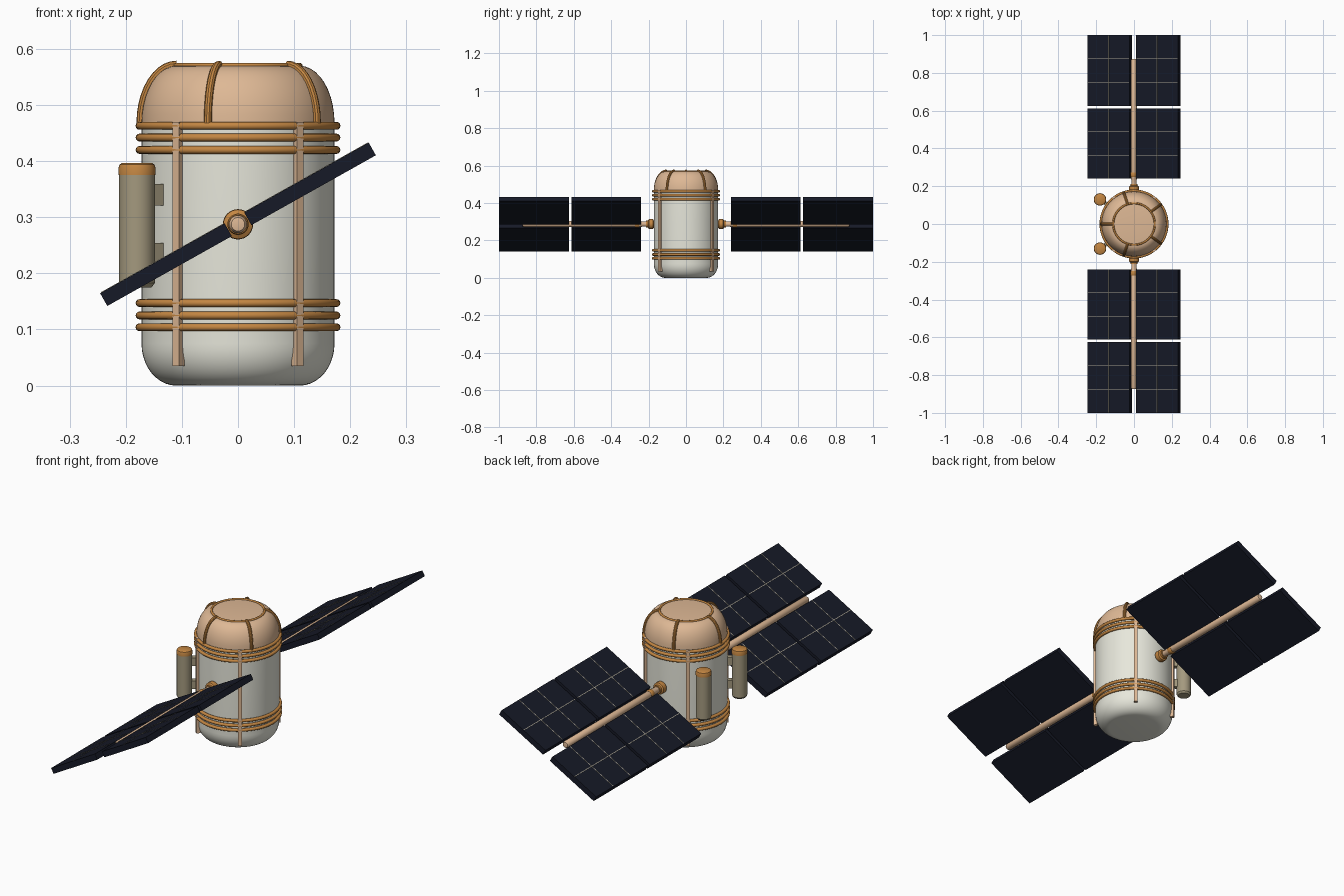
import bpy, bmesh
from math import sin, cos, pi, radians, atan2
from mathutils import Matrix, Vector

if "Cube" in bpy.data.objects:
    bpy.data.objects.remove(bpy.data.objects["Cube"])


def material(name, rgb):
    m = bpy.data.materials.new(name)
    m.diffuse_color = (*rgb, 1)
    m.use_nodes = True
    m.node_tree.nodes["Principled BSDF"].inputs["Base Color"].default_value = m.diffuse_color
    return m


WHITE = material("white_shell", (0.80, 0.80, 0.71))
TAN = material("tan_metal", (0.73, 0.48, 0.30))
ORANGE = material("copper", (0.55, 0.24, 0.055))
TANK = material("tank_grey", (0.37, 0.32, 0.21))
NAVY = material("solar_cell", (0.008, 0.010, 0.020))
LINE = material("cell_line", (0.45, 0.42, 0.33))


def finish(name, bm, mat, matrix=Matrix(), smooth=True):
    bm.transform(matrix)
    bmesh.ops.recalc_face_normals(bm, faces=bm.faces)
    me = bpy.data.meshes.new(name)
    bm.to_mesh(me)
    bm.free()
    me.materials.append(mat)
    ob = bpy.data.objects.new(name, me)
    bpy.context.collection.objects.link(ob)
    if smooth:
        bpy.ops.object.select_all(action='DESELECT')
        ob.select_set(True)
        bpy.context.view_layer.objects.active = ob
        bpy.ops.object.shade_smooth_by_angle(angle=radians(35))
    return ob


def lathe(name, profile, mat, matrix=Matrix(), seg=64):
    """Revolve (radius, z) points about z; the ends sit on the axis."""
    bm = bmesh.new()
    vs = [bm.verts.new((r, 0, z)) for r, z in profile]
    es = [bm.edges.new(p) for p in zip(vs, vs[1:])]
    bmesh.ops.spin(bm, geom=vs + es, axis=(0, 0, 1), cent=(0, 0, 0),
                   angle=2 * pi, steps=seg, use_duplicate=False)
    bmesh.ops.remove_doubles(bm, verts=bm.verts, dist=1e-5)
    return finish(name, bm, mat, matrix)


def torus(name, R, r, z, mat):
    """Closed ring from a small circle revolved about z."""
    c = [(R + r * cos(i * pi / 6), z + r * sin(i * pi / 6)) for i in range(13)]
    return lathe(name, c, mat)


def add_box(bm, centre, size):
    m = Matrix.Translation(centre) @ Matrix.Diagonal((*size, 1))
    bmesh.ops.create_cube(bm, size=1, matrix=m)


def box(name, centre, size, mat, matrix=Matrix()):
    bm = bmesh.new()
    add_box(bm, centre, size)
    return finish(name, bm, mat, matrix, False)


def arc(cr, cz, a, b, t0, t1, n=10):
    ts = [radians(t0 + (t1 - t0) * i / n) for i in range(n + 1)]
    return [(cr + a * cos(t), cz + b * sin(t)) for t in ts]


# Hull and dome
R = 0.172
lathe("hull", [(0, 0)] + arc(0.11, 0.075, R - 0.11, 0.075, -90, 0)
      + [(R, 0.47), (0, 0.47)], WHITE)
dome = arc(0.11, 0.468, R - 0.11, 0.102, 0, 90)
lathe("dome", [(0, 0.468)] + dome + [(0, 0.57)], TAN)
torus("dome_top_ring", 0.11, 0.005, 0.57, ORANGE)

# Hull bands
for i, z in enumerate((0.104, 0.125, 0.147, 0.420, 0.442, 0.463)):
    torus(f"hull_band_{i + 1}", 0.1755, 0.007, z, ORANGE)

# Five curved dome ribs
for k in range(5):
    rot = Matrix.Rotation(pi + k * 2 * pi / 5, 4, 'Z')
    bm = bmesh.new()
    loops = []
    for i, (r, z) in enumerate(dome):
        t = radians(9 * i)
        out = Vector((cos(t), 0, sin(t)))
        c = Vector((r, 0, z)) + out * 0.002
        loops.append([bm.verts.new(c + out * 0.007 * cos(a) + Vector((0, 0.007 * sin(a), 0)))
                      for a in (j * pi / 5 for j in range(10))])
    for p, q in zip(loops, loops[1:]):
        for j in range(10):
            bm.faces.new((p[j], p[j - 1], q[j - 1], q[j]))
    bm.faces.new(loops[0])
    bm.faces.new(loops[-1])
    finish(f"dome_rib_{k + 1}", bm, ORANGE, rot)

# Vertical hull rails
for sx in (-1, 1):
    for sy in (-1, 1):
        rot = Matrix.Rotation(atan2(sy * 0.139, sx * 0.107), 4, 'Z')
        box(f"hull_rail_{'left' if sx < 0 else 'right'}_{'front' if sy < 0 else 'back'}",
            (0.174, 0, 0.2525), (0.016, 0.015, 0.435), TAN, rot)

# Side tanks with caps and brackets
for sy, side in ((-1, "front"), (1, "back")):
    at = Matrix.Translation((-0.18, sy * 0.13, 0))
    lathe(f"tank_{side}", [(0, 0.175), (0.026, 0.175), (0.032, 0.183), (0.032, 0.377), (0, 0.377)],
          TANK, at, 32)
    lathe(f"tank_cap_{side}", [(0, 0.375), (0.033, 0.375), (0.033, 0.388), (0.031, 0.394),
                               (0.026, 0.397), (0, 0.397)], ORANGE, at, 32)
    rot = Matrix.Rotation(atan2(sy * 0.13, -0.18), 4, 'Z')
    for z in (0.235, 0.34):
        box(f"tank_bracket_{side}", (0.185, 0, z), (0.05, 0.022, 0.038), TANK, rot)

# Solar wings: hub, boom and four tilted panels per side
ZC = 0.2875
TILT = Matrix.Translation((0, 0, ZC)) @ Matrix.Rotation(radians(-29.3), 4, 'Y')
for sy, side in ((-1, "front"), (1, "back")):
    axis = Matrix.Translation((0, 0, ZC)) @ Matrix.Rotation(-sy * pi / 2, 4, 'X')
    lathe(f"wing_hub_{side}", [(0, 0.16), (0.020, 0.16), (0.020, 0.172), (0.026, 0.177),
                               (0.027, 0.19), (0.026, 0.199), (0.019, 0.203), (0.019, 0.213),
                               (0, 0.213)], ORANGE, axis, 32)
    lathe(f"wing_collar_{side}", [(0, 0.25), (0.017, 0.25), (0.019, 0.254), (0.019, 0.268),
                                  (0.017, 0.272), (0, 0.272)], ORANGE, axis, 32)
    lathe(f"wing_boom_{side}", [(0, 0.2), (0.014, 0.2), (0.014, 0.235), (0.016, 0.24),
                                (0.016, 0.866), (0.012, 0.873), (0, 0.875)], TAN, axis, 32)
    for sx in (-1, 1):
        for y0, y1 in ((0.24, 0.612), (0.626, 1.0)):
            u0, u1 = 0.02, 0.2744
            uc, yc = sx * (u0 + u1) / 2, sy * (y0 + y1) / 2
            w, d = u1 - u0, y1 - y0
            box(f"solar_panel_{side}", (uc, yc, 0), (w, d, 0.026), NAVY, TILT)
            # Cell divider lines, two columns by three rows
            bm = bmesh.new()
            add_box(bm, (uc, yc, 0.0125), (0.003, d - 0.004, 0.003))
            for v in (-1, 1):
                add_box(bm, (uc, yc + v * d / 6, 0.0125), (w - 0.004, 0.003, 0.003))
            finish(f"panel_lines_{side}", bm, LINE, TILT, False)
